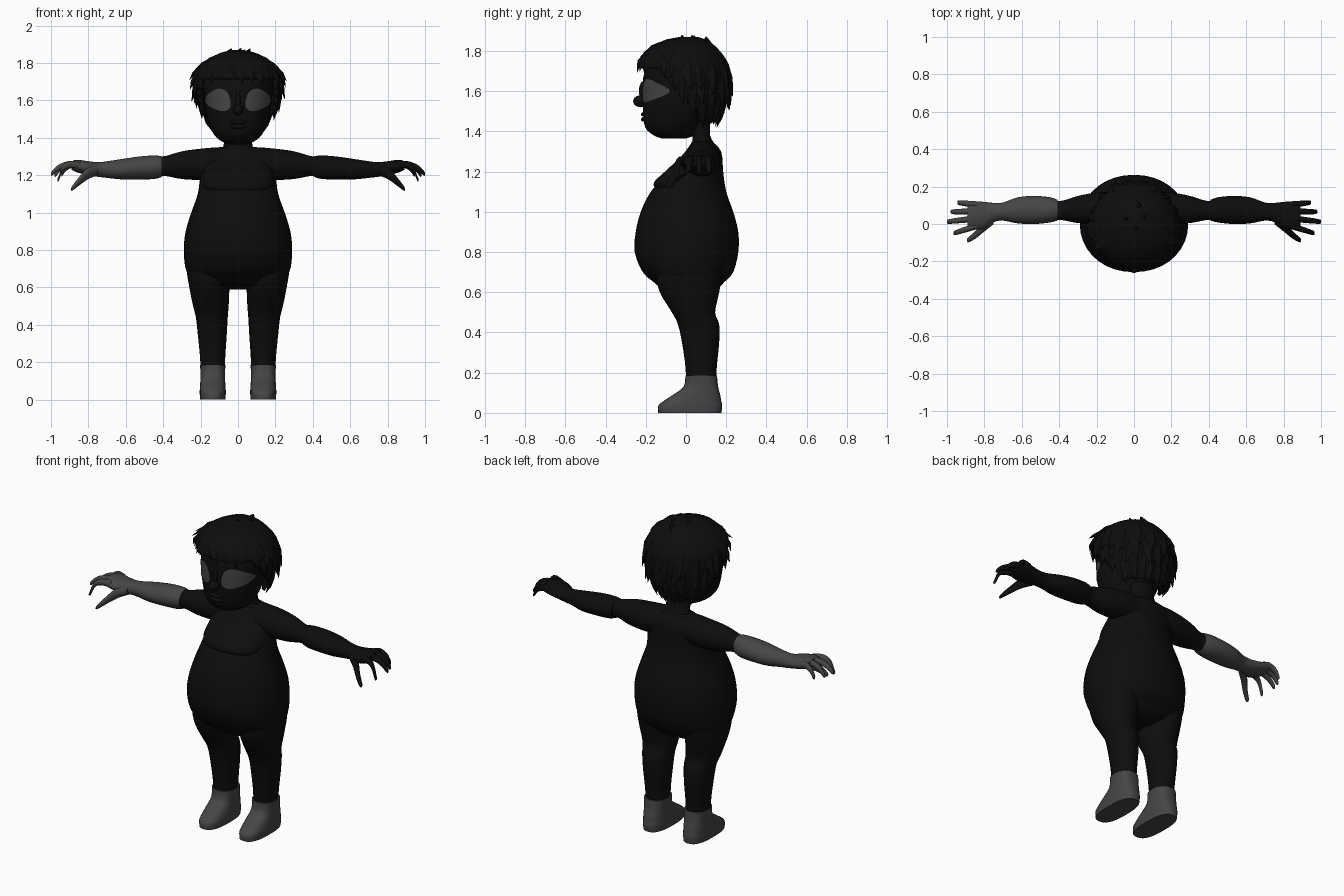
import bpy, bmesh, math, random
from mathutils import Vector
from mathutils.bvhtree import BVHTree

random.seed(4)
if "Cube" in bpy.data.objects:
    bpy.data.objects.remove(bpy.data.objects["Cube"])


def material(name, value):
    m = bpy.data.materials.new(name)
    m.use_nodes = True
    m.diffuse_color = (value, value, value, 1)
    bsdf = m.node_tree.nodes["Principled BSDF"]
    bsdf.inputs["Base Color"].default_value = (value, value, value, 1)
    bsdf.inputs["Roughness"].default_value = 0.8
    return m


BLACK = material("near black", 0.004)
GREY = material("dark grey", 0.06)


def finish(bm, name, mat, angle=50):
    bmesh.ops.recalc_face_normals(bm, faces=bm.faces)
    me = bpy.data.meshes.new(name)
    bm.to_mesh(me)
    bm.free()
    me.materials.append(mat)
    ob = bpy.data.objects.new(name, me)
    bpy.context.collection.objects.link(ob)
    bpy.ops.object.select_all(action='DESELECT')
    ob.select_set(True)
    bpy.context.view_layer.objects.active = ob
    bpy.ops.object.shade_smooth_by_angle(angle=math.radians(angle))
    return ob


def smooth(secs, steps):
    """Catmull-Rom interpolation of section tuples."""
    out = []
    for i in range(len(secs) - 1):
        p0, p1 = secs[max(i - 1, 0)], secs[i]
        p2, p3 = secs[i + 1], secs[min(i + 2, len(secs) - 1)]
        for k in range(steps):
            t = k / steps
            out.append([b + .5 * t * (c - a + t * (2*a - 5*b + 4*c - d + t * (3*(b - c) + d - a)))
                        for a, b, c, d in zip(p0, p1, p2, p3)])
    return out + [list(secs[-1])]


def loft_mesh(secs, axis='z', n=28, power=2.0, steps=3, side=1):
    """Sections are (position, low a, high a, low b, high b) across the axis."""
    bm = bmesh.new()
    rings = []
    for t, a0, a1, b0, b1 in smooth(secs, steps):
        ring = []
        for i in range(n):
            c, s = math.cos(math.tau * i / n), math.sin(math.tau * i / n)
            a = (a0 + a1) / 2 + (a1 - a0) / 2 * math.copysign(abs(c) ** (2 / power), c)
            b = (b0 + b1) / 2 + (b1 - b0) / 2 * math.copysign(abs(s) ** (2 / power), s)
            co = (a, b, t) if axis == 'z' else (t, a, b)
            ring.append(bm.verts.new((co[0] * side, co[1], co[2])))
        rings.append(ring)
    for r, q in zip(rings, rings[1:]):
        for i in range(n):
            bm.faces.new((r[i], r[(i + 1) % n], q[(i + 1) % n], q[i]))
    bm.faces.new(rings[0])
    bm.faces.new(rings[-1])
    return bm


def loft(name, secs, mat=BLACK, **kw):
    return finish(loft_mesh(secs, **kw), name, mat)


def sym(secs):
    """Expand (z, half width, front, back) to full sections."""
    return [(z, -w, w, f, b) for z, w, f, b in secs]


def ball(name, loc, size):
    bm = bmesh.new()
    bmesh.ops.create_uvsphere(bm, u_segments=14, v_segments=10, radius=1)
    for v in bm.verts:
        v.co = Vector(loc) + Vector(a * b for a, b in zip(v.co, size))
    return finish(bm, name, BLACK)


# Round torso, chest overhang and neck
loft("torso", sym([(.59, .1, -.05, .1), (.61, .19, -.11, .15), (.65, .25, -.16, .19),
                   (.7, .28, -.215, .235), (.8, .29, -.255, .26), (.9, .28, -.25, .26),
                   (1.0, .25, -.225, .235), (1.1, .215, -.175, .2), (1.2, .2, -.09, .185),
                   (1.3, .17, 0, .175), (1.35, .09, .03, .13)]), n=36, power=2.1)
loft("chest", sym([(1.1, .15, -.12, .08), (1.12, .175, -.155, .1), (1.15, .19, -.157, .12),
                   (1.2, .19, -.105, .14), (1.28, .17, -.02, .15), (1.34, .12, .025, .14)]),
     n=32, power=2.3)
loft("neck", sym([(1.28, .13, .01, .16), (1.34, .085, .03, .14), (1.38, .075, .03, .12),
                  (1.45, .075, .0, .12)]))

# Head with nose and mouth
head_secs = sym([(1.365, .04, -.12, .0), (1.38, .085, -.16, .04), (1.42, .13, -.203, .07),
                 (1.5, .163, -.213, .11), (1.6, .18, -.215, .15), (1.7, .185, -.205, .17),
                 (1.8, .15, -.14, .14), (1.85, .06, -.05, .06)])
head_bm = loft_mesh(head_secs, n=36, power=2.1)
head_tree = BVHTree.FromBMesh(head_bm)
finish(head_bm, "head", BLACK)
ball("nose", (0, -.225, 1.55), (.028, .038, .03))
ball("nose_bridge", (0, -.212, 1.6), (.014, .022, .05))
for z in (1.485, 1.46):
    ball("lip", (0, -.208, z), (.045, .016, .012))

for s in (1, -1):
    side = "left" if s > 0 else "right"

    # Eye plate wrapped onto the face
    bm = bmesh.new()
    rings = []
    for r in range(6):
        ring = []
        for i in range(24):
            a = math.tau * i / 24
            k = r / 5 + .01
            wobble = 1 + .09 * math.cos(3 * a + .6)
            x = .103 + .067 * k * wobble * math.cos(a)
            z = 1.602 + .058 * k * wobble * math.sin(a) + .1 * (x - .103)
            hit = head_tree.ray_cast(Vector((s * x, -1, z)), Vector((0, 1, 0)))[0]
            y = hit.y if hit else -.08
            ring.append(bm.verts.new((s * x, y - .006, z)))
        rings.append(ring)
    for p, q in zip(rings, rings[1:]):
        for i in range(24):
            bm.faces.new((p[i], p[i - 1], q[i - 1], q[i]))
    bm.faces.new(rings[0])
    eye = finish(bm, side + "_eye", GREY)
    if sum(f.normal.y for f in eye.data.polygons) > 0:
        eye.data.flip_normals()

    # Legs and feet
    loft(side + "_leg", [(.8, .02, .27, -.12, .17), (.7, .03, .275, -.15, .18),
                         (.6, .045, .26, -.13, .165), (.5, .05, .24, -.07, .145),
                         (.44, .055, .225, -.04, .165), (.35, .06, .215, -.02, .165),
                         (.25, .067, .205, -.005, .155), (.18, .07, .2, 0, .15)], side=s)
    loft(side + "_foot", [(.185, .067, .203, -.003, .154), (.13, .07, .2, -.012, .16),
                          (.09, .068, .202, -.065, .17), (.06, .066, .204, -.11, .175),
                          (.035, .065, .205, -.138, .18), (.0, .068, .202, -.138, .176)],
         mat=GREY, side=s, power=2.6)

    # Arms, with a grey covering on the right forearm and hand
    mat = BLACK if s > 0 else GREY
    loft(side + "_upper_arm", [(0, .02, .16, 1.2, 1.352), (.1, .0, .17, 1.18, 1.35),
                               (.2, 0, .168, 1.175, 1.342), (.3, .005, .15, 1.18, 1.328),
                               (.38, .02, .125, 1.195, 1.305), (.42, .022, .125, 1.193, 1.3)],
         axis='x', side=s)
    loft(side + "_forearm", [(.41, .018, .13, 1.19, 1.302), (.45, .008, .143, 1.18, 1.306),
                             (.53, 0, .15, 1.178, 1.3), (.62, .003, .143, 1.178, 1.287),
                             (.7, .018, .115, 1.186, 1.275), (.75, .01, .113, 1.192, 1.27),
                             (.8, -.025, .118, 1.2, 1.275), (.86, -.03, .122, 1.215, 1.283),
                             (.89, -.02, .115, 1.23, 1.275)], mat=mat, axis='x', side=s)
    # Fingers: base y, tip y, tip x, tip z
    for name, y0, y1, x1, z1 in (("little", .103, .115, .945, 1.19), ("ring", .068, .065, .98, 1.19),
                                 ("middle", .03, .012, 1.0, 1.195), ("index", -.01, -.05, .965, 1.165)):
        pts = [(0, 1.25, .021), (.4, 1.258, .019), (.75, 1.24, .017), (.95, z1 + .018, .014),
               (1, z1 + .01, .008)]
        secs = []
        for t, z, r in pts:
            x, y = .84 + (x1 - .84) * t, y0 + (y1 - y0) * t
            secs.append((x, y - r * .85, y + r * .85, z - r, z + r))
        loft(f"{side}_{name}_finger", secs, mat=mat, axis='x', side=s, n=10)
    loft(side + "_thumb", [(.75, .0, .05, 1.2, 1.25), (.8, -.04, .015, 1.18, 1.245),
                           (.85, -.08, -.04, 1.145, 1.19), (.885, -.098, -.07, 1.118, 1.145),
                           (.892, -.092, -.078, 1.12, 1.132)], mat=mat, axis='x', side=s, n=12)

# Hair cap, trimmed along the hairline
hair_secs = sym([(1.42, .12, -.08, .135), (1.5, .18, -.16, .18), (1.6, .215, -.21, .21),
                 (1.7, .23, -.238, .22), (1.76, .215, -.225, .198), (1.82, .16, -.17, .15),
                 (1.855, .09, -.1, .1), (1.87, .03, -.03, .06)])


def hairline(y):
    if y < -.1:
        return 1.71
    return max(1.44, 1.68 - (y + .1) * 1.1) if y < .06 else 1.44


cap = loft_mesh(hair_secs, n=40, steps=5)
bmesh.ops.delete(cap, context='FACES', geom=[
    f for f in cap.faces if f.calc_center_median().z < hairline(f.calc_center_median().y)])
cap_ob = finish(cap, "hair_cap", BLACK)
thick = cap_ob.modifiers.new("thickness", 'SOLIDIFY')
thick.thickness = .02

# Tapered locks flowing over the cap
dense = smooth(hair_secs, 6)


def scalp(az, z):
    _, x0, x1, f, b = min(dense, key=lambda q: abs(q[0] - z))
    return Vector((x1 * math.cos(az), (f + b) / 2 + (b - f) / 2 * math.sin(az), z))


locks = bmesh.new()


def lock(az, top, tip, width, flare, lean):
    rings = []
    for k, w in ((0, .5), (.35, 1), (.7, .75), (1, .04)):
        angle = az + lean * k * k
        out = Vector((math.cos(angle), math.sin(angle), 0))
        across = Vector((-out.y, out.x, 0)) * width * w
        p = scalp(angle, top + (tip - top) * k) + out * (flare * k * k - .004)
        rings.append([locks.verts.new(p + d) for d in
                      (across, out * .014 * w, -across, -out * .014 * w)])
    for r, q in zip(rings, rings[1:]):
        for i in range(4):
            locks.faces.new((r[i], r[i - 1], q[i - 1], q[i]))
    locks.faces.new(rings[0])
    locks.faces.new(rings[-1])


for tier, (count, rise, flare) in enumerate(((26, -.02, .025), (22, .07, .04), (18, .15, .035))):
    for i in range(count):
        az = math.tau * (i + .5 * (tier % 2)) / count
        tip = hairline(.22 * math.sin(az)) + rise + random.uniform(-.02, .025)
        tip = max(1.42, min(tip, 1.77))
        lock(az, min(tip + .15, 1.86), tip, .036, flare * (.4 if math.sin(az) < -.5 else 1),
             random.uniform(-.12, .12))
finish(locks, "hair_locks", BLACK, 35)

# Short tufts on the crown
tufts = bmesh.new()
for x, y in ((-.05, .03), (0, -.02), (.05, .04), (.02, .1)):
    made = bmesh.ops.create_cone(tufts, segments=5, radius1=.035, radius2=.002, depth=.04, cap_ends=True)
    for v in made["verts"]:
        v.co += Vector((x + v.co.z * .8, y, 1.862 - abs(y) * .1))
finish(tufts, "crown_tufts", BLACK, 35)
